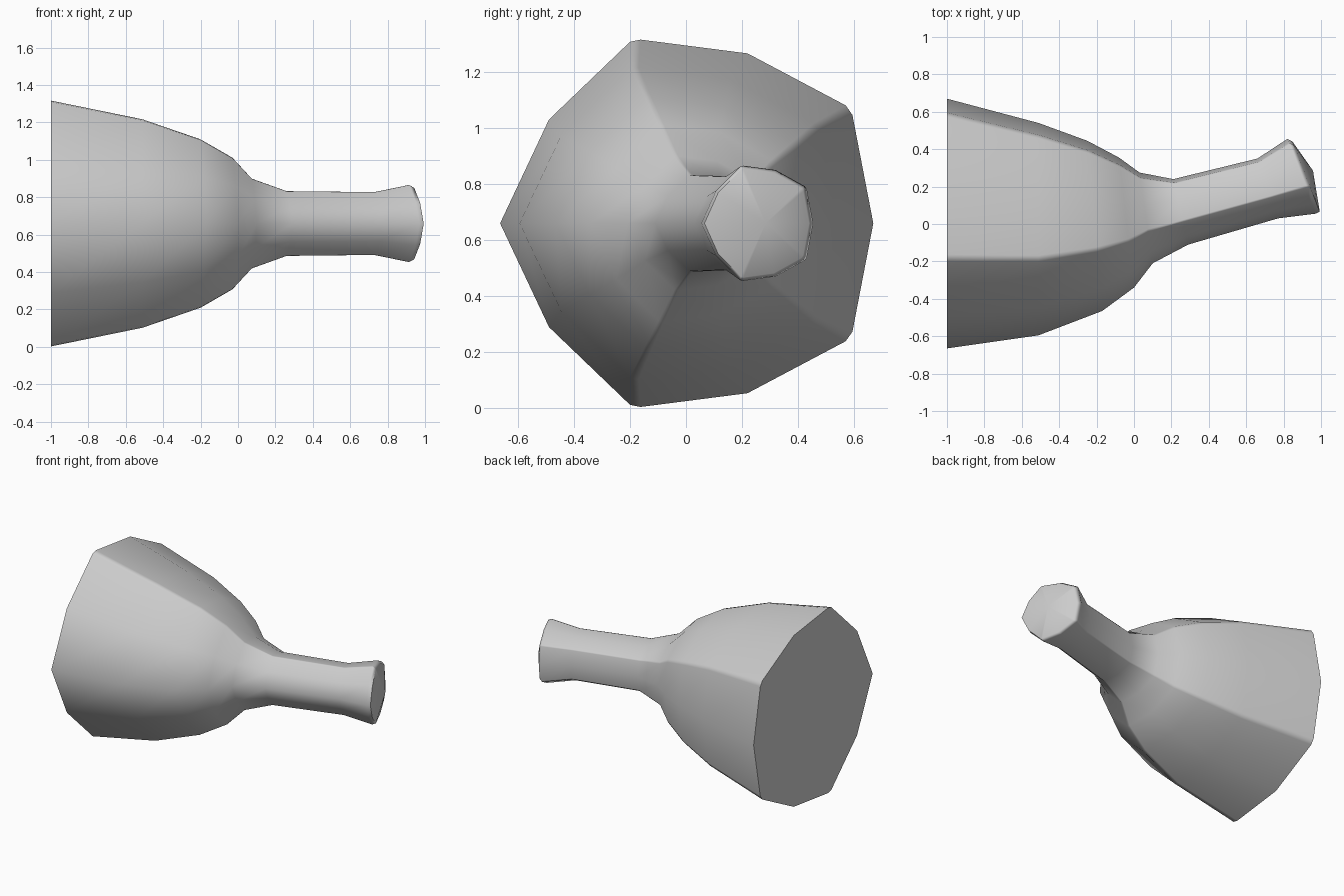
import bpy, bmesh, math

if "Cube" in bpy.data.objects:
    bpy.data.objects.remove(bpy.data.objects["Cube"])

ZC = 0.659

# Half cross-section: (fraction from -y side to +y side, fraction of half height);
# the doubled points are the narrow bevels along the hard ridges
HALF = [(0, 0), (0.131, 0.565), (0.348, 0.988), (0.376, 1.0),
        (0.663, 0.925), (0.926, 0.642), (0.944, 0.59), (1, 0)]
SECTION = HALF + [(t, -h) for t, h in HALF[-2:0:-1]]

# Tilted rings: (x, y) of the -y end, (x, y) of the +y end, half height
RINGS = [
    ((-1.00, -0.665), (-1.00, 0.67), 0.657),
    ((-0.51, -0.595), (-0.51, 0.54), 0.557),
    ((-0.17, -0.465), (-0.25, 0.445), 0.45),
    ((0.00, -0.34), (-0.08, 0.355), 0.352),
    ((0.10, -0.21), (0.03, 0.275), 0.24),
    ((0.29, -0.11), (0.21, 0.24), 0.173),
    ((0.77, 0.03), (0.66, 0.35), 0.168),
    ((0.97, 0.055), (0.82, 0.455), 0.206),
    ((0.993, 0.066), (0.848, 0.44), 0.193),
]
TIP = (0.957, 0.285)

bm = bmesh.new()

# Loft the flared body and the neck
rings = []
for q, p, height in RINGS:
    rings.append([bm.verts.new((q[0] + (p[0] - q[0]) * t,
                                q[1] + (p[1] - q[1]) * t,
                                ZC + h * height)) for t, h in SECTION])
n = len(SECTION)
for a, b in zip(rings, rings[1:]):
    for i in range(n):
        j = (i + 1) % n
        bm.faces.new((a[i], a[j], b[j], b[i]))

# Flat wide end and shallow domed narrow end
bm.faces.new(rings[0])
tip = bm.verts.new((TIP[0], TIP[1], ZC))
for i in range(n):
    bm.faces.new((rings[-1][i], rings[-1][(i + 1) % n], tip))
bmesh.ops.recalc_face_normals(bm, faces=bm.faces[:])

mesh = bpy.data.meshes.new("flared_body")
bm.to_mesh(mesh)
bm.free()
body = bpy.data.objects.new("flared_body", mesh)
bpy.context.collection.objects.link(body)

# Smooth sides, hard edge at the wide end, face-weighted shading on the ridges
bpy.context.view_layer.objects.active = body
body.select_set(True)
bpy.ops.object.shade_smooth_by_angle(angle=math.radians(62))
weighted = body.modifiers.new("weighted_normals", 'WEIGHTED_NORMAL')
weighted.keep_sharp = True
